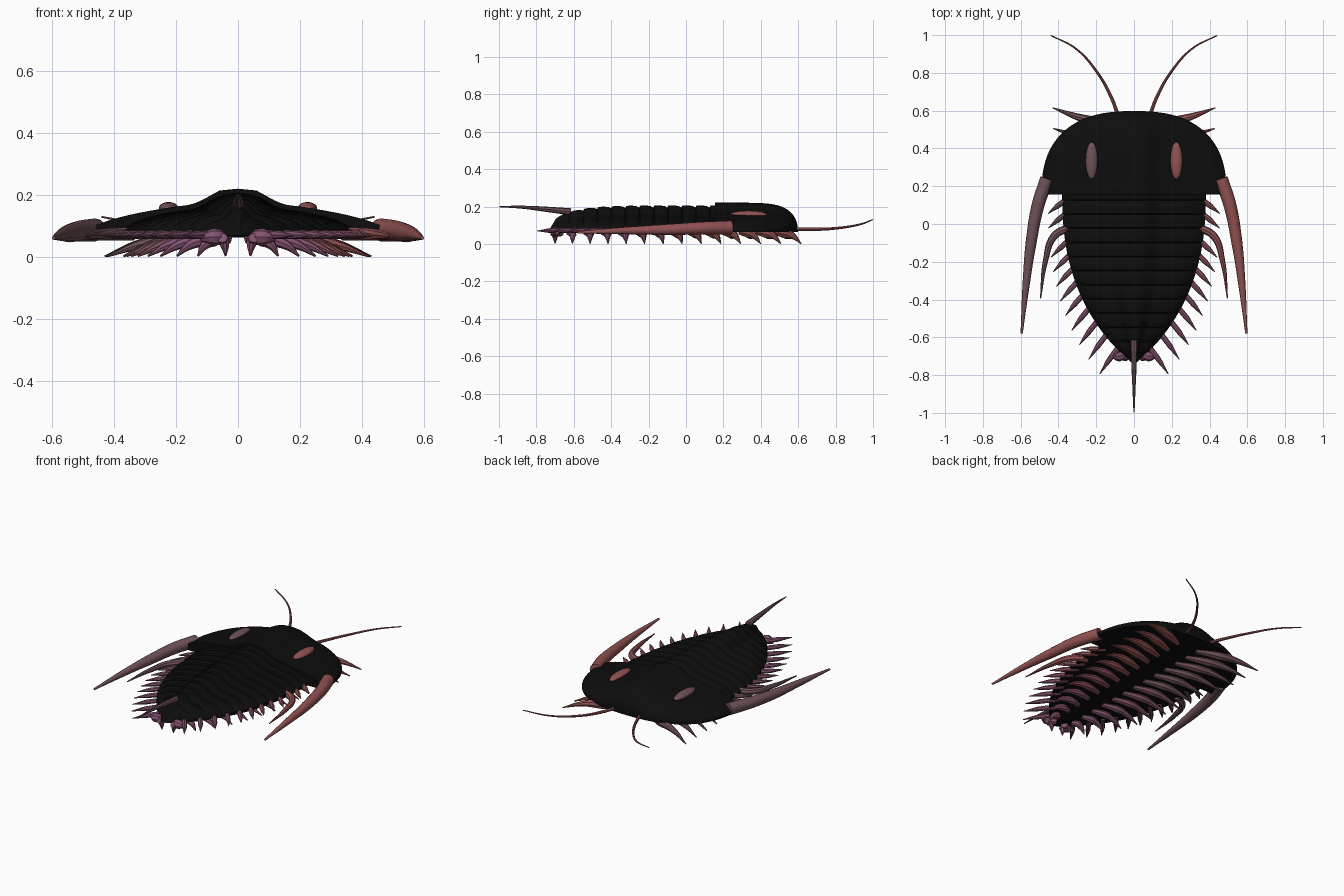
import bpy, bmesh, math
from mathutils import Vector

cube = bpy.data.objects.get("Cube")
if cube:
    bpy.data.objects.remove(cube)


def material(name, r, g, b):
    m = bpy.data.materials.new(name)
    m.use_nodes = True
    m.diffuse_color = (r, g, b, 1)
    node = m.node_tree.nodes["Principled BSDF"]
    node.inputs["Base Color"].default_value = (r, g, b, 1)
    node.inputs["Roughness"].default_value = 0.6
    return m


BLACK = material("shell black", 0.004, 0.004, 0.004)
TAIL = material("tail mauve", 0.14, 0.075, 0.09)
# front, middle and rear tints of each side
TINTS = {
    1: [material("left red", 0.29, 0.085, 0.085),
        material("left rose", 0.27, 0.085, 0.11),
        material("left plum", 0.24, 0.085, 0.16)],
    -1: [material("right brown", 0.16, 0.085, 0.095),
         material("right rose", 0.2, 0.085, 0.11),
         material("right plum", 0.22, 0.085, 0.16)],
}
SIDES = {1: "left", -1: "right"}
BASE = 0.07


def finish(ob, mat):
    ob.data.materials.clear()
    ob.data.materials.append(mat)
    bpy.context.view_layer.objects.active = ob
    ob.select_set(True)
    bpy.ops.object.shade_smooth_by_angle(angle=math.radians(40))
    ob.select_set(False)
    return ob


def link(name, mesh, mat):
    ob = bpy.data.objects.new(name, mesh)
    bpy.context.collection.objects.link(ob)
    return finish(ob, mat)


def loft(name, rows, mat):
    """Skin closed rows of points and cap both ends."""
    bm = bmesh.new()
    rings = [[bm.verts.new(p) for p in row] for row in rows]
    n = len(rings[0])
    for a, b in zip(rings, rings[1:]):
        for i in range(n):
            j = (i + 1) % n
            bm.faces.new((a[i], a[j], b[j], b[i]))
    bm.faces.new(rings[0])
    bm.faces.new(rings[-1])
    bmesh.ops.remove_doubles(bm, verts=bm.verts, dist=0.0004)
    bmesh.ops.recalc_face_normals(bm, faces=bm.faces)
    mesh = bpy.data.meshes.new(name)
    bm.to_mesh(mesh)
    bm.free()
    return link(name, mesh, mat)


def tube(name, points, mat, sides=2):
    """Tapered tube through (x, y, z, radius) points."""
    cu = bpy.data.curves.new(name, "CURVE")
    cu.dimensions = "3D"
    cu.bevel_depth = 1
    cu.bevel_resolution = sides
    cu.resolution_u = 6
    cu.use_fill_caps = True
    sp = cu.splines.new("BEZIER")
    sp.bezier_points.add(len(points) - 1)
    for bp, p in zip(sp.bezier_points, points):
        bp.co = p[:3]
        bp.radius = p[3]
        bp.handle_left_type = bp.handle_right_type = "AUTO"
    tmp = bpy.data.objects.new(name + "_path", cu)
    bpy.context.collection.objects.link(tmp)
    deps = bpy.context.evaluated_depsgraph_get()
    mesh = bpy.data.meshes.new_from_object(tmp.evaluated_get(deps))
    bpy.data.objects.remove(tmp)
    return link(name, mesh, mat)


def mirrored(points, side):
    return [(p[0] * side, *p[1:]) for p in points]


# Cross-section of the back: raised middle lobe, sloping flanks
LOBES = [(0, 0.215), (0.06, 0.209), (0.1, 0.187), (0.14, 0.165),
         (0.22, 0.155), (0.35, 0.135), (0.5, 0.11)]


def rise(x):
    x = abs(x)
    for (a, za), (b, zb) in zip(LOBES, LOBES[1:]):
        if x <= b:
            return za + (zb - za) * (x - a) / (b - a) - BASE
    return LOBES[-1][1] - BASE


# Head shield: half superellipse dome
HEAD_BACK = 0.155
rows = []
for i in range(49):
    ang = math.pi * i / 48
    c, s = math.cos(ang), math.sin(ang)
    dx = 0.49 * math.copysign(abs(c) ** 0.8, c)
    dy = 0.443 * abs(s) ** 0.8
    top, under = [], []
    for j in range(25):
        r = math.sin(math.pi / 2 * j / 24)
        x, y = dx * r, HEAD_BACK + dy * r
        top.append((x, y, BASE + 0.006 + rise(x) * math.sqrt(max(0, 1 - r ** 6))))
        under.append((x, y, BASE - 0.006))
    rows.append(top + under[::-1])
loft("head_shield", rows, BLACK)


# Body: overlapping segments that taper to the tail
def along(y):
    return min(1, max(0, (0.16 - y) / 0.895))


def half_width(y):
    return 0.38 * (1 - along(y) ** 2.4) ** 0.85


SEGMENTS = 12
rows = []
for k in range(SEGMENTS):
    for frac, lift in ((0, -0.012), (0.2, -0.004), (0.6, 0), (0.93, -0.002)):
        y = 0.2 - (k + frac) * 0.075
        w = max(half_width(y), 0.004)
        fall = math.sqrt(1 - along(y) ** 6)
        arc = []
        for i in range(33):
            u = i / 16 - 1
            edge = 1 - abs(u) ** 8 * 0.7
            z = BASE + max(0.004, (rise(u * 0.4) - 0.008 + lift) * fall * edge)
            arc.append((u * w, y, z))
        rows.append(arc + [(w, y, BASE - 0.004), (-w, y, BASE - 0.004)])
rows.append([(p[0] * 0.2, -0.735, BASE) for p in rows[-1]])
loft("segmented_body", rows, BLACK)

# Tail spine
tube("tail_spine", [(0, -0.615, 0.172, 0.019), (0, -0.75, 0.186, 0.014),
                    (0, -0.88, 0.197, 0.008), (0, -0.998, 0.2, 0.003)], TAIL)

for side, word in SIDES.items():
    tint = TINTS[side]

    # Long eye
    bpy.ops.mesh.primitive_uv_sphere_add(segments=24, ring_count=14, radius=1,
                                         location=(0.224 * side, 0.335, 0.157))
    eye = bpy.context.object
    eye.name = word + "_eye"
    eye.scale = (0.032, 0.098, 0.021)
    finish(eye, tint[0])

    # Feeler
    tube(word + "_feeler", mirrored([(0.08, 0.56, 0.08, 0.01), (0.12, 0.67, 0.078, 0.009),
         (0.2, 0.81, 0.085, 0.007), (0.31, 0.93, 0.105, 0.005),
         (0.44, 0.998, 0.13, 0.003)], side), TINTS[1][0])

    # Cheek spine sweeping back from the head shield
    tube(word + "_cheek_spine", mirrored([(0.46, 0.24, 0.088, 0.037), (0.508, 0.1, 0.085, 0.034),
         (0.545, -0.1, 0.077, 0.029), (0.569, -0.3, 0.072, 0.02),
         (0.595, -0.58, 0.062, 0.006)], side), tint[0], 4)

    # Side spines, the third one much longer
    for k in range(SEGMENTS):
        t = k / (SEGMENTS - 1)
        y = 0.125 - 0.07 * k
        x = half_width(y) - 0.025
        if k == 2:
            pts = [(x - 0.01, y, 0.075, 0.022), (x + 0.075, y - 0.05, 0.073, 0.02),
                   (x + 0.12, y - 0.18, 0.07, 0.014), (0.495, -0.395, 0.065, 0.003)]
        else:
            tip = Vector((x + 0.1, y - 0.07 - 0.08 * t, 0.07))
            pts = [(x - 0.02, y + 0.02, 0.073, 0.015),
                   (x + 0.05, y - 0.03 - 0.045 * t, 0.072, 0.014), (*tip, 0.002)]
        shade = 0 if k < 3 else 1 if k < 6 else 2
        tube(f"{word}_side_spine_{k + 1}", mirrored(pts, side), tint[shade])

    # Legs: swollen base, pointed tip reaching the ground
    LEGS = 14
    for k in range(LEGS):
        t = k / (LEGS - 1)
        y = 0.5 - 1.2 * t
        x = 0.07 - 0.02 * t
        reach = 0.43 - 0.04 * t if k < 4 else max(0.04, half_width(y) - 0.01)
        tip_y = y + 0.115 * (1 - t) ** 2
        span, swing = reach - x, tip_y - y
        pts = [(x, y - 0.02, 0.062, 0.016),
               (x + span * 0.35, y + swing * 0.3, 0.055, 0.029 - 0.008 * t),
               (x + span * 0.7, y + swing * 0.65, 0.04, 0.016),
               (reach, tip_y, 0.003, 0.003)]
        shade = 0 if k < 6 else 1 if k < 9 else 2
        tube(f"{word}_leg_{k + 1}", mirrored(pts, side), tint[shade])

    # Rounded tail lobe
    tube(word + "_tail_lobe", mirrored([(0.03, -0.67, 0.06, 0.02), (0.08, -0.7, 0.065, 0.028),
         (0.12, -0.69, 0.06, 0.01)], side), tint[2])
